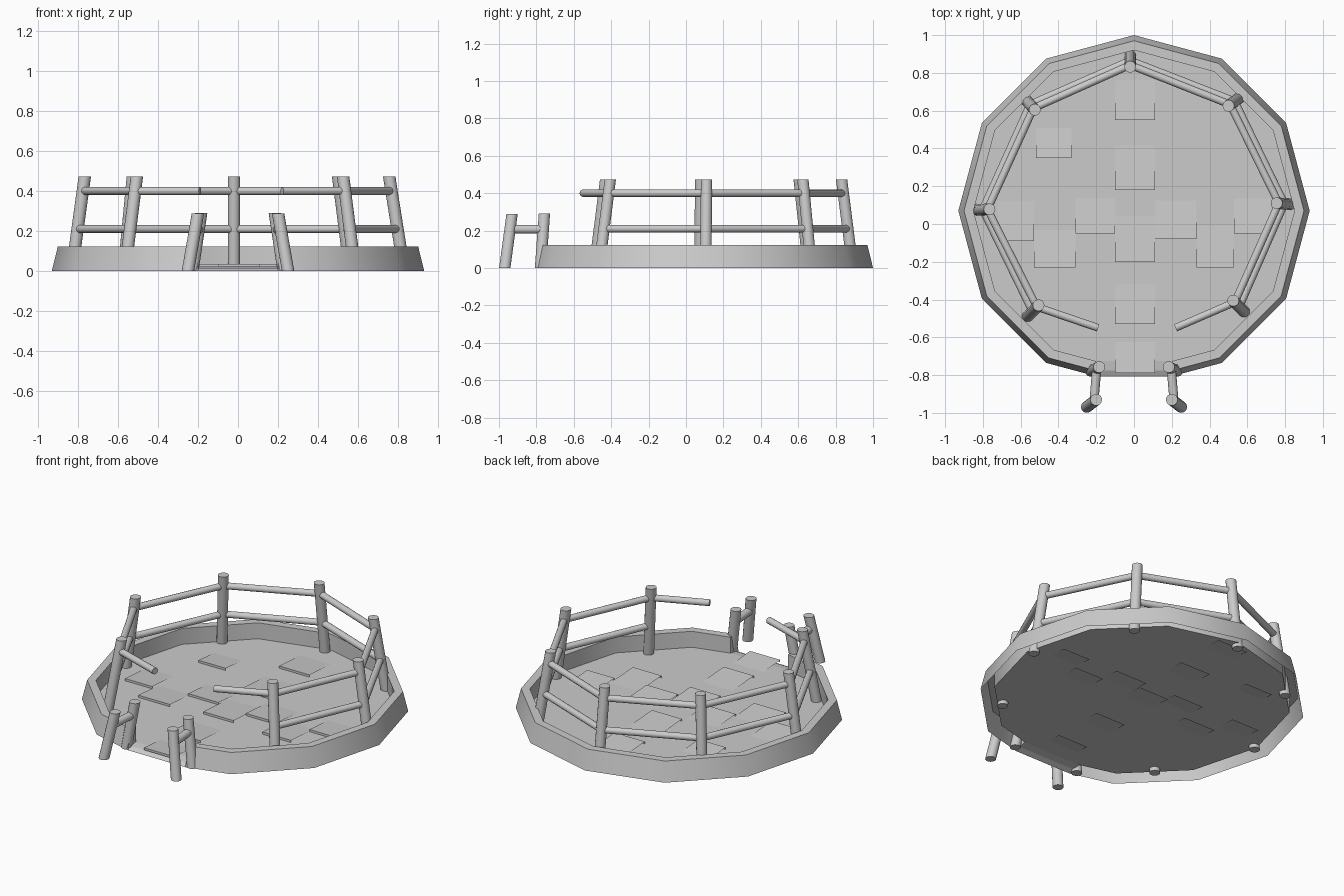
import bpy, math
from math import sin, cos, tan, pi
from mathutils import Vector

if "Cube" in bpy.data.objects:
    bpy.data.objects.remove(bpy.data.objects["Cube"])

CY = 0.07      # centre of the round base in y
GAP = 0.20     # half width of the entrance
FLOOR = 0.022


def make(name, verts, faces, smooth=None):
    me = bpy.data.meshes.new(name)
    me.from_pydata([tuple(v) for v in verts], [], faces)
    ob = bpy.data.objects.new(name, me)
    bpy.context.collection.objects.link(ob)
    if smooth:
        bpy.ops.object.select_all(action='DESELECT')
        ob.select_set(True)
        bpy.context.view_layer.objects.active = ob
        bpy.ops.object.shade_smooth_by_angle(angle=math.radians(smooth))
    return ob


def tube(name, a, b, r, u, v, n=14):
    """Cylinder from a to b whose end rings lie in the plane of u and v."""
    verts = [p + r * (cos(2 * pi * i / n) * u + sin(2 * pi * i / n) * v)
             for p in (a, b) for i in range(n)]
    faces = [(i, (i + 1) % n, n + (i + 1) % n, n + i) for i in range(n)]
    faces += [tuple(range(n - 1, -1, -1)), tuple(range(n, 2 * n))]
    return make(name, verts, faces, 40)


def post(name, base, top, r=0.031):
    # leaning post with level ends
    return tube(name, Vector(base), Vector(top), r, Vector((1, 0, 0)), Vector((0, 1, 0)))


def rail(name, a, b, r=0.02, start=0.02, end=0.02):
    d = (b - a).normalized()
    u = d.cross(Vector((0, 0, 1))).normalized()
    return tube(name, a - d * start, b + d * end, r, u, u.cross(d))


def outline(r):
    """Open twelve-sided outline, cut off at the entrance."""
    y = CY - r + GAP * tan(pi / 12)
    pts = [(r * sin(k * pi / 6), CY + r * cos(k * pi / 6)) for k in range(-5, 6)]
    return [(-GAP, y)] + pts + [(GAP, y)]


# Raised rim, open underneath
profile = [(0.93, 0), (0.90, 0.122), (0.85, 0.122), (0.85, FLOOR)]
verts = [(x, y, z) for r, z in profile for x, y in outline(r)]
n = 13
faces = [(j * n + i + 1, j * n + i, (j + 1) * n + i, (j + 1) * n + i + 1)
         for j in range(3) for i in range(n - 1)]
faces += [(0, n, 2 * n, 3 * n), (4 * n - 1, 3 * n - 1, 2 * n - 1, n - 1)]
make("base_rim", verts, faces, 35)

# Floor with a small front lip
lip_y = outline(0.93)[0][1]
loop = [(x, y, FLOOR) for x, y in outline(0.85)]
loop += [(GAP, lip_y + 0.03, 0.015), (-GAP, lip_y + 0.03, 0.015)]
k = len(loop)
loop += [(GAP, lip_y, 0), (-GAP, lip_y, 0)]
make("floor", loop, [tuple(range(n - 1, -1, -1)),
                     (0, n - 1, k - 2, k - 1), (k - 1, k - 2, k, k + 1)])

# Slightly tilted floor slabs: x0, x1, y0, y1
slabs = [(-.10, .11, -.79, -.53), (-.10, .11, -.53, -.20), (-.10, .11, -.20, .18),
         (-.10, .11, .18, .55), (-.10, .11, .55, .88), (-.31, -.10, -.05, .24),
         (.11, .33, -.08, .24), (.33, .53, -.23, .12), (.53, .72, -.05, .24),
         (-.53, -.31, -.23, .08), (-.52, -.33, .35, .60), (-.72, -.53, -.09, .24)]
for i, (x0, x1, y0, y1) in enumerate(slabs):
    hi, lo = FLOOR + 0.014, FLOOR - 0.008
    make(f"floor_slab_{i}",
         [(x0, y0, hi), (x1, y0, hi), (x1, y1, lo), (x0, y1, lo),
          (x0, y0, FLOOR), (x1, y0, FLOOR)],
         [(0, 1, 2, 3), (4, 5, 1, 0)])

# Fence posts: base xy and top xy, going round from the front left
TOP = 0.472
fence = [((-.565, -.49), (-.505, -.43)), ((-.83, .075), (-.765, .078)),
         ((-.57, .655), (-.525, .605)), ((-.02, .892), (-.02, .832)),
         ((.56, .67), (.50, .625)), ((.83, .105), (.755, .11)),
         ((.585, -.465), (.525, -.405))]
pairs = [(Vector((*b, 0)), Vector((*t, TOP))) for b, t in fence]
for i, (b, t) in enumerate(pairs):
    post(f"fence_post_{i}", b, t)

# Two rows of rails between posts
for label, z in (("lower", 0.21), ("upper", 0.40)):
    at = [b.lerp(t, z / TOP) for b, t in pairs]
    for i in range(6):
        rail(f"{label}_rail_{i}", at[i], at[i + 1])
    if label == "upper":
        rail("entrance_rail_left", at[0], Vector((-.19, -.55, z)), end=0)
        rail("entrance_rail_right", at[6], Vector((.22, -.55, z)), end=0)

# Short railings either side of the entrance
for side, s in (("left", -1), ("right", 1)):
    post(f"gate_front_post_{side}", (s * .25, -.969, 0), (s * .2, -.93, .288))
    post(f"gate_back_post_{side}", (s * .228, -.778, 0), (s * .184, -.757, .29))
    rail(f"gate_rail_{side}", Vector((s * .212, -.94, .207)),
         Vector((s * .197, -.762, .207)), 0.024, 0, 0)
